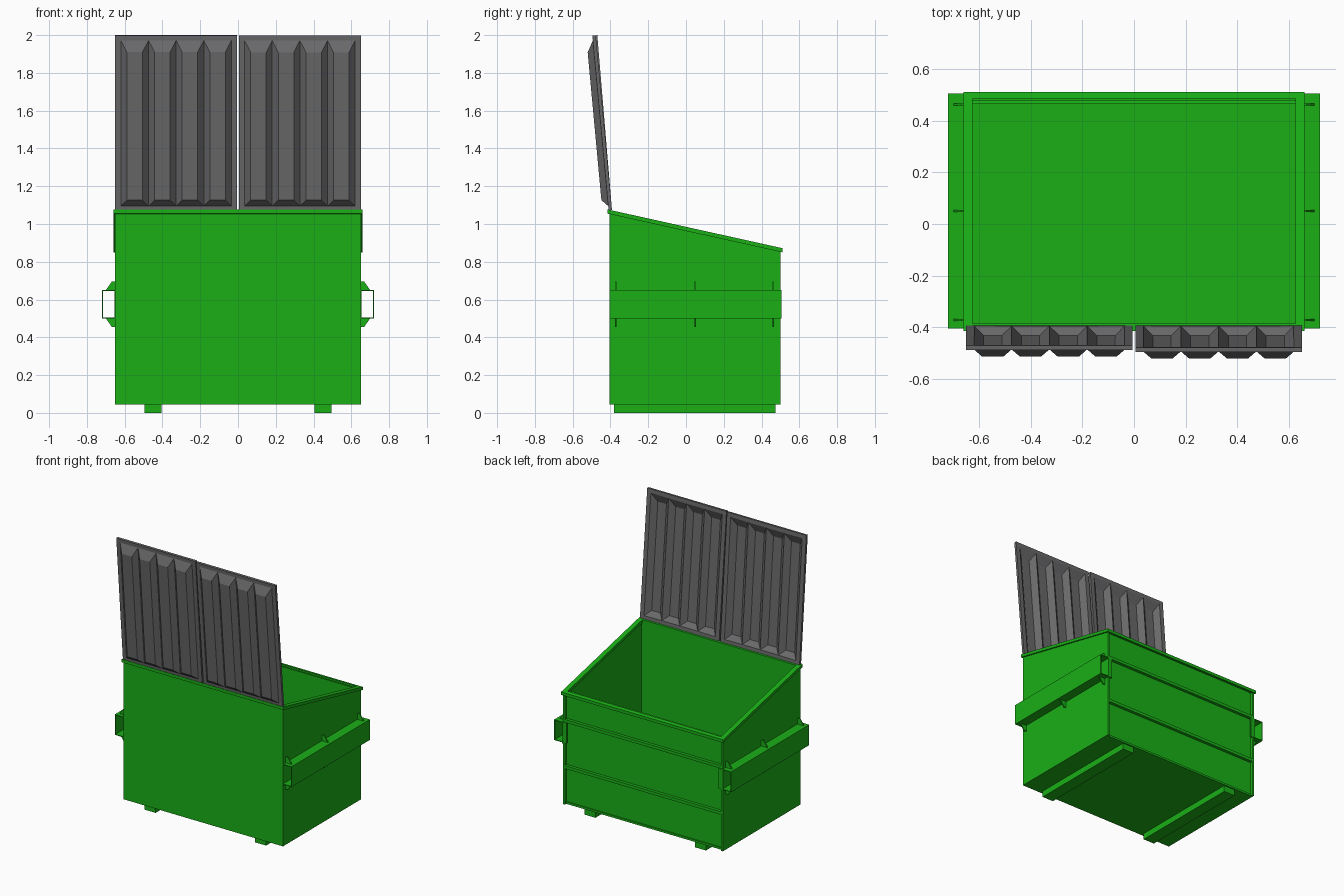
import bpy, bmesh, math

if "Cube" in bpy.data.objects:
    bpy.data.objects.remove(bpy.data.objects["Cube"])


def material(name, rgb):
    m = bpy.data.materials.new(name)
    m.diffuse_color = (*rgb, 1)
    m.use_nodes = True
    m.node_tree.nodes["Principled BSDF"].inputs["Base Color"].default_value = m.diffuse_color
    return m


GREEN = material("green_paint", (0.01, 0.43, 0.008))
GREY = material("dark_plastic", (0.14, 0.14, 0.145))


def finish(name, bm, mat):
    me = bpy.data.meshes.new(name)
    bm.to_mesh(me)
    bm.free()
    me.materials.append(mat)
    ob = bpy.data.objects.new(name, me)
    bpy.context.collection.objects.link(ob)
    return ob


def prism(name, profile, a, b, axis="x"):
    """Extrude a profile from a to b: (y,z) along x, or (x,z) along y."""
    bm = bmesh.new()
    def pt(p, d):
        return (d, p[0], p[1]) if axis == "x" else (p[0], d, p[1])
    lo = [bm.verts.new(pt(p, a)) for p in profile]
    hi = [bm.verts.new(pt(p, b)) for p in profile]
    n = len(profile)
    bm.faces.new(lo)
    bm.faces.new(hi[::-1])
    for i in range(n):
        j = (i + 1) % n
        bm.faces.new((lo[i], hi[i], hi[j], lo[j]))
    bmesh.ops.recalc_face_normals(bm, faces=bm.faces[:])
    return finish(name, bm, GREEN)


def box(name, x0, x1, y0, y1, z0, z1):
    return prism(name, [(y0, z0), (y1, z0), (y1, z1), (y0, z1)], x0, x1)


def top(y):
    """Height of the sloping rim."""
    return 1.077 - 0.2216 * (y + 0.415)


def slab(y0, y1, z0=None, drop=0.0, h=0.022):
    """Side profile with a sloping top, and a sloping or level underside."""
    t0, t1 = top(y0) - drop, top(y1) - drop
    b0, b1 = (t0 - h, t1 - h) if z0 is None else (z0, z0)
    return [(y0, b0), (y1, b1), (y1, t1), (y0, t0)]


# Bin body
box("floor", -0.64, 0.64, -0.40, 0.485, 0.045, 0.06)
prism("front_wall", slab(-0.405, -0.39, 0.045, 0.01), -0.64, 0.64)
prism("back_wall", slab(0.465, 0.478, 0.045, 0.01), -0.64, 0.64)
for i, z in enumerate((0.31, 0.65)):
    box(f"back_rib_{i}", -0.64, 0.64, 0.475, 0.50, z, z + 0.022)

# Rim bars at front and back
prism("rim_front", slab(-0.415, -0.385), -0.625, 0.625)
prism("rim_back", slab(0.485, 0.51), -0.625, 0.625)

for side, s in (("left", -1), ("right", 1)):
    # Side wall, rim and skid
    prism(f"{side}_wall", slab(-0.405, 0.50, 0.045, 0.01), s * 0.637, s * 0.65)
    prism(f"{side}_rim", slab(-0.415, 0.51), s * 0.625, s * 0.66)
    box(f"{side}_skid", s * 0.405, s * 0.495, -0.38, 0.475, 0, 0.046)
    # Open fork pocket: top, bottom and outer plates, with a tab on the back
    box(f"{side}_pocket_top", s * 0.648, s * 0.72, -0.405, 0.505, 0.645, 0.65)
    box(f"{side}_pocket_bottom", s * 0.648, s * 0.72, -0.405, 0.505, 0.50, 0.505)
    box(f"{side}_pocket_outer", s * 0.715, s * 0.72, -0.405, 0.505, 0.505, 0.645)
    box(f"{side}_pocket_tab", s * 0.62, s * 0.653, 0.495, 0.505, 0.50, 0.65)
    # Gussets above and below the pocket
    for i, y in enumerate((-0.372, 0.05, 0.463)):
        for k, d in (("upper", 1), ("lower", -1)):
            prof = [(s * x, 0.575 + d * h) for x, h in
                    ((0.648, 0.074), (0.70, 0.074), (0.668, 0.12), (0.648, 0.12))]
            prism(f"{side}_{k}_gusset_{i}", prof, y - 0.004, y + 0.004, "y")


def lid(name, x0, tilt):
    """Sheet with four long raised panels, thickened and leaned back."""
    width, length, margin, depth = 0.645, 0.928, 0.03, 0.033
    step = (width - 2 * margin) / 4
    xs = [0] + [margin + i * step for i in range(5)] + [width]
    vs = [0, 0.022, 0.902, length]
    bm = bmesh.new()
    grid = [[bm.verts.new((x, v, 0.02)) for v in vs] for x in xs]
    for i in range(6):
        for j in range(3):
            base = [grid[i][j], grid[i + 1][j], grid[i + 1][j + 1], grid[i][j + 1]]
            if j == 1 and 0 < i < 5:
                a, b = xs[i] + 0.032, xs[i + 1] - 0.032
                cap = [bm.verts.new((x, v, 0.02 + depth)) for x, v in
                       ((a, 0.056), (b, 0.056), (b, 0.842), (a, 0.842))]
                bm.faces.new(cap)
                for k in range(4):
                    m = (k + 1) % 4
                    bm.faces.new((base[k], base[m], cap[m], cap[k]))
            else:
                bm.faces.new(base)
    ob = finish(name, bm, GREY)
    ob.location = (x0, -0.39, 1.075)
    ob.rotation_euler = (math.pi / 2 + math.radians(tilt), 0, 0)
    mod = ob.modifiers.new("thickness", "SOLIDIFY")
    mod.thickness = 0.018
    mod.offset = -1


# Open lids
lid("left_lid", -0.65, 4.8)
lid("right_lid", 0.005, 5.3)
